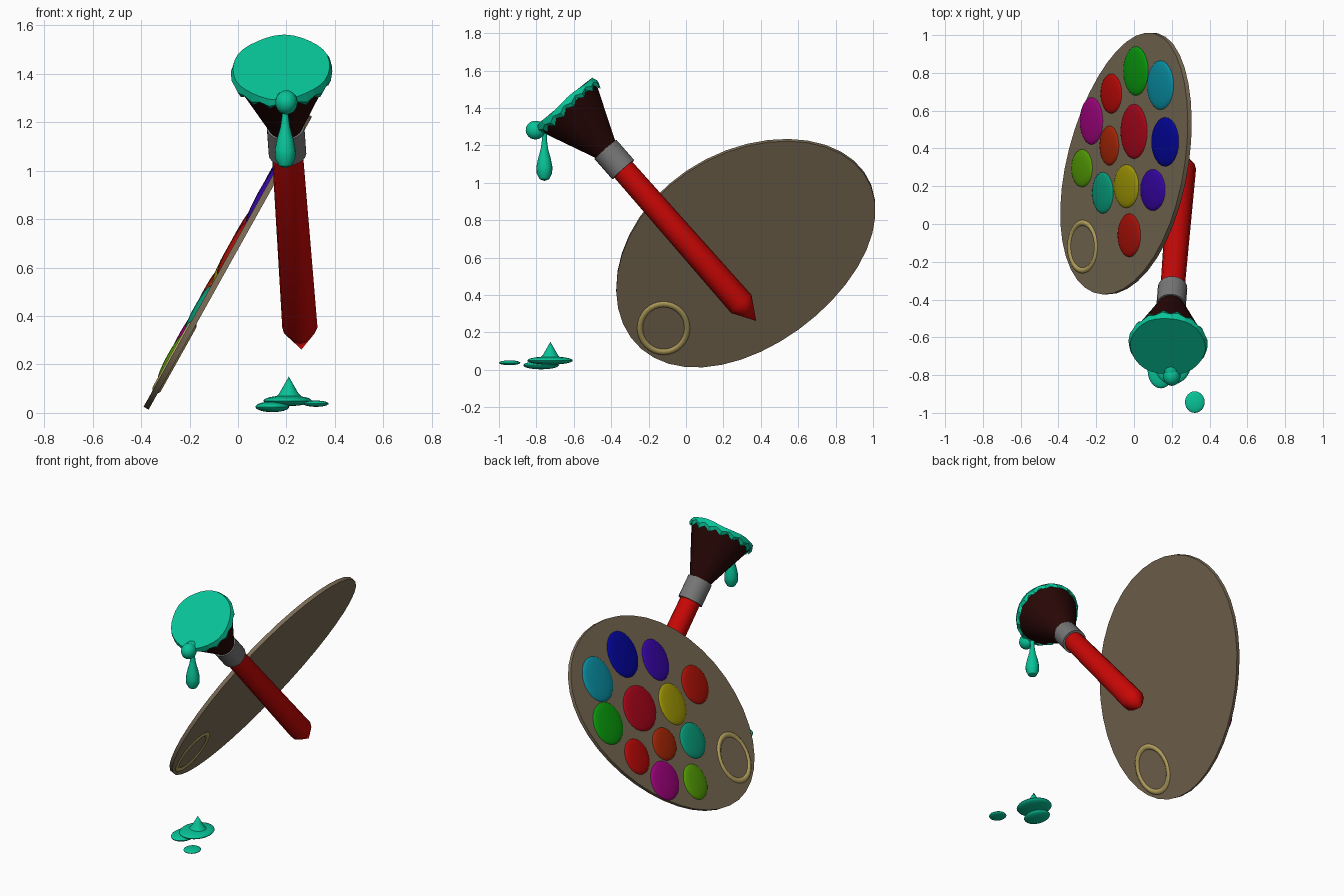
import bpy, bmesh, math
from mathutils import Matrix, Vector

if "Cube" in bpy.data.objects:
    bpy.data.objects.remove(bpy.data.objects["Cube"])


def material(name, rgb):
    """Material from 0-255 display colour values."""
    linear = [(c / 255) ** 2.2 for c in rgb] + [1]
    mat = bpy.data.materials.new(name)
    mat.use_nodes = True
    mat.diffuse_color = linear
    mat.node_tree.nodes["Principled BSDF"].inputs["Base Color"].default_value = linear
    return mat


def finish(name, bm, mat, matrix=Matrix(), smooth=True):
    bmesh.ops.recalc_face_normals(bm, faces=bm.faces)
    mesh = bpy.data.meshes.new(name)
    bm.to_mesh(mesh)
    bm.free()
    mesh.materials.append(mat)
    obj = bpy.data.objects.new(name, mesh)
    bpy.context.collection.objects.link(obj)
    obj.matrix_world = matrix
    if smooth:
        bpy.ops.object.select_all(action="DESELECT")
        obj.select_set(True)
        bpy.context.view_layer.objects.active = obj
        bpy.ops.object.shade_smooth_by_angle(angle=math.radians(40))
    return obj


def ellipsoid(name, radii, mat, centre, frame=Matrix()):
    bm = bmesh.new()
    bmesh.ops.create_uvsphere(bm, u_segments=24, v_segments=12, radius=1)
    bmesh.ops.scale(bm, vec=radii, verts=bm.verts)
    return finish(name, bm, mat, frame @ Matrix.Translation(centre))


def lathe(name, profile, mat, matrix=Matrix(), sides=16):
    """Spin a (radius, height) profile around local z."""
    bm = bmesh.new()
    verts = [bm.verts.new((r, 0, h)) for r, h in profile]
    edges = [bm.edges.new(pair) for pair in zip(verts, verts[1:])]
    bmesh.ops.spin(bm, geom=verts + edges, cent=(0, 0, 0), axis=(0, 0, 1),
                   angle=math.tau, steps=sides, use_duplicate=False)
    bmesh.ops.remove_doubles(bm, verts=bm.verts, dist=0.0005)
    return finish(name, bm, mat, matrix)


wood = material("palette_wood", (124, 109, 88))
brass = material("ring_gold", (180, 160, 95))
red = material("handle_red", (200, 16, 14))
metal = material("ferrule_grey", (118, 118, 118))
hair = material("bristle_brown", (44, 16, 14))
green = material("wet_green", (16, 194, 150))

# Palette: a slightly egg-shaped slab leaning to one side
centre = Vector((-0.04, 0.315, 0.628))
lean = math.atan2(-0.873, 0.487)
board = Matrix.Translation(centre) @ Matrix.Rotation(lean, 4, "Y")
thick = 0.024
bm = bmesh.new()
outline = []
for i in range(40):
    t = math.tau * i / 40
    p = 0.805 * math.cos(t)
    q = 0.558 * math.sin(t) - 0.02 * math.cos(2 * t)
    outline.append(bm.verts.new(((p + q) * math.sqrt(0.5), (p - q) * math.sqrt(0.5), -thick / 2)))
base = bm.faces.new(outline)
top = bmesh.ops.extrude_face_region(bm, geom=[base])["geom"]
bmesh.ops.translate(bm, vec=(0, 0, thick), verts=[g for g in top if isinstance(g, bmesh.types.BMVert)])
finish("palette_board", bm, wood, board)

# Thumb ring showing on both faces of the board
bpy.ops.mesh.primitive_torus_add(major_radius=0.133, minor_radius=0.02,
                                 major_segments=32, minor_segments=10)
ring = bpy.context.object
ring.name = "thumb_ring"
ring.data.materials.append(brass)
ring.matrix_world = board @ Matrix.Translation((-0.457, -0.435, 0)) @ Matrix.Diagonal((1.1, 0.95, 1, 1))
bpy.ops.object.shade_smooth_by_angle(angle=math.radians(60))

# Paint dabs: plan x, y, plan half width, half length, colour
dabs = {
    "scarlet": (-0.12, 0.69, 0.055, 0.105, (185, 18, 16)),
    "leaf": (0.01, 0.81, 0.065, 0.13, (18, 155, 20)),
    "cyan": (0.14, 0.735, 0.07, 0.13, (18, 145, 165)),
    "magenta": (-0.225, 0.545, 0.06, 0.125, (160, 10, 125)),
    "rust": (-0.13, 0.415, 0.05, 0.105, (165, 42, 14)),
    "crimson": (0, 0.49, 0.07, 0.145, (170, 14, 32)),
    "blue": (0.165, 0.435, 0.072, 0.13, (12, 14, 155)),
    "lime": (-0.275, 0.295, 0.055, 0.1, (85, 155, 14)),
    "jade": (-0.165, 0.165, 0.055, 0.11, (16, 155, 122)),
    "yellow": (-0.04, 0.2, 0.065, 0.115, (160, 150, 14)),
    "violet": (0.1, 0.18, 0.065, 0.11, (58, 14, 165)),
    "vermilion": (-0.025, -0.06, 0.06, 0.115, (172, 24, 16)),
}
slope, rise = math.cos(lean), -math.sin(lean)
for name, (x, y, w, l, rgb) in dabs.items():
    local = ((x - centre.x + rise * thick / 2) / slope, y - centre.y, thick / 2)
    ellipsoid(name + "_dab", (w / slope, l, 0.018), material(name + "_paint", rgb), local, board)

# Brush, built along local z from the handle tip upward
tip = Vector((0.262, 0.375, 0.262))
axis = Vector((-0.0535, -0.659, 0.75))
brush = Matrix.Translation(tip) @ axis.to_track_quat("Z", "Y").to_matrix().to_4x4()
lathe("brush_handle", [(0, 0), (0.073, 0.12), (0.064, 1.1), (0, 1.1)], red, brush, 12)
lathe("brush_ferrule", [(0.06, 1.078), (0.078, 1.078), (0.078, 1.222), (0.06, 1.222),
                        (0.06, 1.078)], metal, brush, 20)
lathe("brush_bristles", [(0, 1.19), (0.06, 1.2), (0.194, 1.515), (0, 1.515)], hair, brush, 24)

# Paint load on the bristle end, with a jagged lower edge
bm = bmesh.new()
rings = []
sides = 32
for level in range(3):
    loop = []
    for i in range(sides):
        t = math.tau * i / sides
        jag = 0.014 * (-1) ** i + 0.006 * math.sin(3 * t)
        r, h = ((0.197, 1.505 + jag), (0.21, 1.525 + jag / 2), (0.2, 1.553 + 0.004 * math.sin(5 * t)))[level]
        loop.append(bm.verts.new((r * math.cos(t), r * math.sin(t), h)))
    rings.append(loop)
for low, high in zip(rings, rings[1:]):
    for i in range(sides):
        j = (i + 1) % sides
        bm.faces.new((low[i], low[j], high[j], high[i]))
bm.faces.new(rings[-1])
finish("bristle_paint", bm, green, brush, smooth=False)

# Drip hanging from the brush rim
ellipsoid("drip_bead", (0.046, 0.052, 0.05), green, (0.2, -0.805, 1.282))
ellipsoid("drip_neck", (0.04, 0.06, 0.035), green, (0.197, -0.765, 1.295))
lathe("drip_drop", [(0, 1.01), (0.026, 1.02), (0.041, 1.05), (0.043, 1.085), (0.034, 1.13),
                    (0.02, 1.18), (0.013, 1.23), (0.016, 1.28), (0, 1.29)],
      green, Matrix.Translation((0.195, -0.757, 0)))

# Splashes on the ground
ellipsoid("splash_main", (0.1, 0.122, 0.022), green, (0.205, -0.727, 0.05))
ellipsoid("splash_low", (0.07, 0.095, 0.022), green, (0.142, -0.775, 0.025))
ellipsoid("splash_small", (0.052, 0.057, 0.013), green, (0.322, -0.943, 0.038))
lathe("splash_peak", [(0.06, 0.06), (0.04, 0.08), (0.02, 0.115), (0, 0.15)],
      green, Matrix.Translation((0.21, -0.725, 0)))
